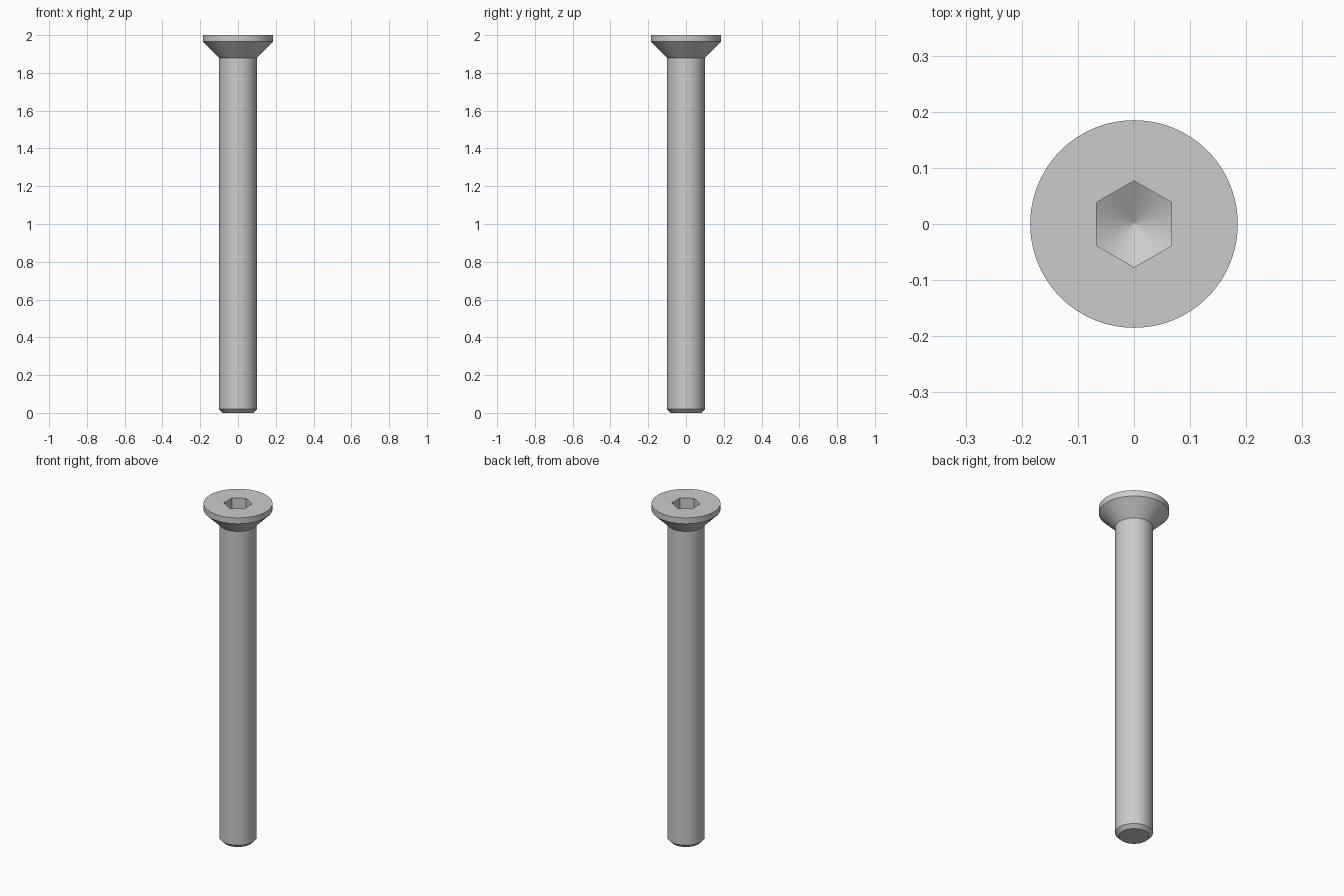
import bpy, bmesh
from math import cos, sin, pi, tan, radians

if "Cube" in bpy.data.objects:
    bpy.data.objects.remove(bpy.data.objects["Cube"], do_unlink=True)

SEGMENTS = 96
SHAFT_R, TIP_R, CHAMFER = 0.1, 0.08, 0.02
HEAD_R, RIM_H = 0.185, 0.035
HEX_APOTHEM, SOCKET_DEPTH = 0.0667, 0.083
LENGTH = 2.0
NECK_Z = LENGTH - RIM_H - (HEAD_R - SHAFT_R)

angles = [2 * pi * i / SEGMENTS for i in range(SEGMENTS)]


def circle(r, z):
    return [(r * cos(a), r * sin(a), z) for a in angles]


def hex_radius(a):
    # distance to a hexagon with flats on +x and -x
    return HEX_APOTHEM / cos((a + pi / 6) % (pi / 3) - pi / 6)


def drill_z(r):
    # floor of the socket: a 120 degree drill cone
    return LENGTH - SOCKET_DEPTH - (HEX_APOTHEM - r) * tan(radians(30))


def hexagon(on_floor):
    points = []
    for a in angles:
        r = hex_radius(a)
        points.append((r * cos(a), r * sin(a), drill_z(r) if on_floor else LENGTH))
    return points


# Outline from the chamfered tip, up over the head and down into the socket
rings = [
    circle(TIP_R, 0),
    circle(SHAFT_R, CHAMFER),
    circle(SHAFT_R, NECK_Z),
    circle(HEAD_R, LENGTH - RIM_H),
    circle(HEAD_R, LENGTH),
    hexagon(False),
    hexagon(True),
    circle(0.003, drill_z(0.003)),
]

bm = bmesh.new()
loops = [[bm.verts.new(p) for p in ring] for ring in rings]
for low, high in zip(loops, loops[1:]):
    for i in range(SEGMENTS):
        j = (i + 1) % SEGMENTS
        bm.faces.new((low[i], low[j], high[j], high[i]))

# Flat end of the shaft and point of the socket floor
bm.faces.new(loops[0][::-1])
point = bm.verts.new((0, 0, drill_z(0)))
for i in range(SEGMENTS):
    bm.faces.new((loops[-1][i], loops[-1][(i + 1) % SEGMENTS], point))
bmesh.ops.recalc_face_normals(bm, faces=bm.faces)

mesh = bpy.data.meshes.new("countersunk_screw")
bm.to_mesh(mesh)
bm.free()
screw = bpy.data.objects.new("countersunk_screw", mesh)
bpy.context.collection.objects.link(screw)

# Plain grey steel
steel = bpy.data.materials.new("grey_steel")
steel.use_nodes = True
color = (0.6, 0.6, 0.6, 1)
steel.diffuse_color = color
steel.node_tree.nodes["Principled BSDF"].inputs["Base Color"].default_value = color
mesh.materials.append(steel)

bpy.ops.object.select_all(action="DESELECT")
screw.select_set(True)
bpy.context.view_layer.objects.active = screw
bpy.ops.object.shade_smooth_by_angle(angle=radians(30))
